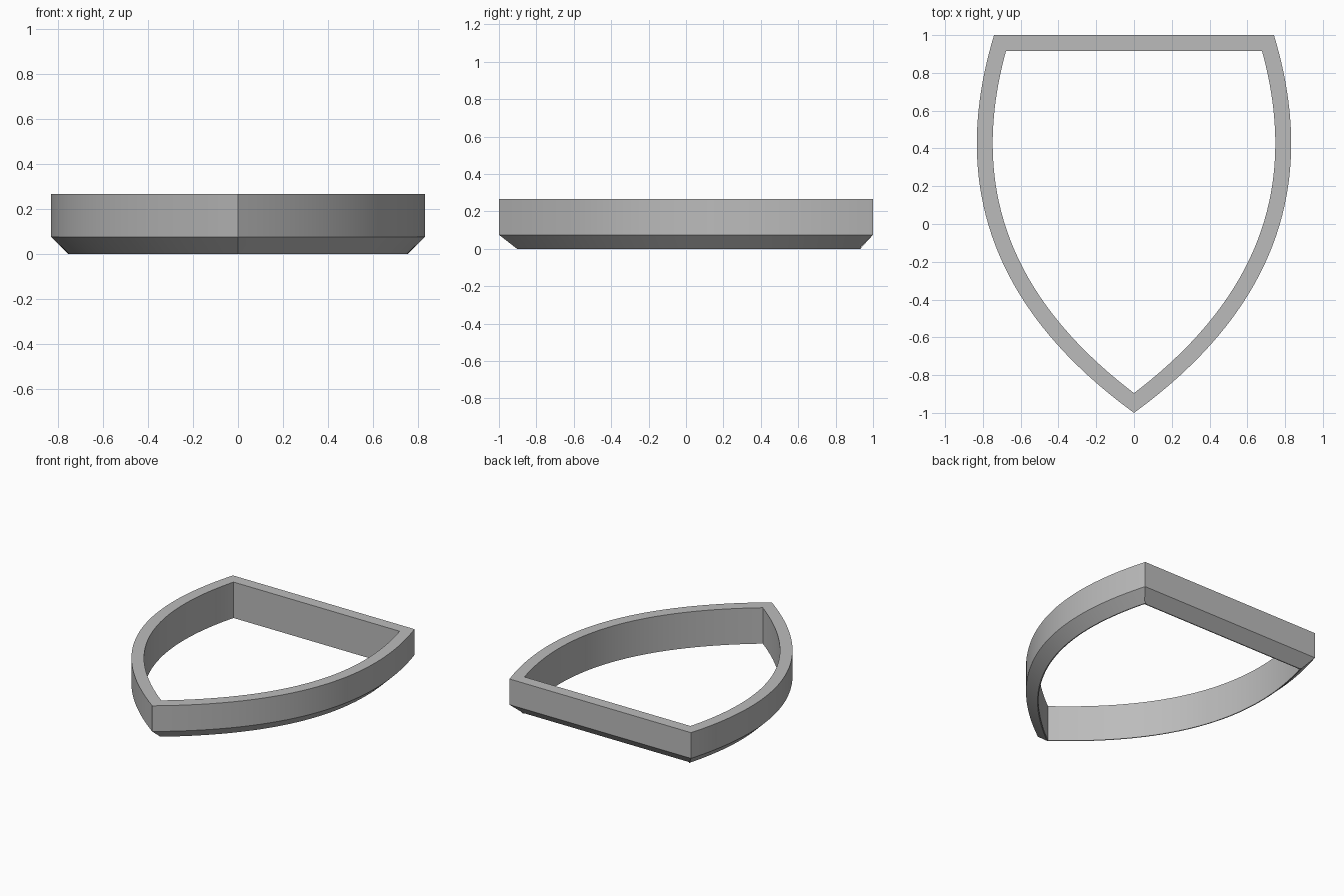
import bpy, bmesh, math
from mathutils import Vector
from mathutils.geometry import interpolate_bezier

cube = bpy.data.objects.get("Cube")
if cube:
    bpy.data.objects.remove(cube)

# Single grey material
grey = bpy.data.materials.new("plain grey")
grey.use_nodes = True
grey.diffuse_color = (0.5, 0.5, 0.5, 1)
grey.node_tree.nodes["Principled BSDF"].inputs["Base Color"].default_value = grey.diffuse_color

# Shield outline: one curved side, mirrored, running clockwise from the back corner
side = interpolate_bezier(Vector((0.741, 1, 0)), Vector((0.925, 0.39, 0)),
                          Vector((0.9, -0.345, 0)), Vector((0, -1, 0)), 40)
side = [Vector((p.x, p.y)) for p in side]
outline = side + [Vector((-p.x, p.y)) for p in reversed(side[:-1])]


def inset(points, distance):
    """Move every point inwards along its mitre."""
    result = []
    for i, p in enumerate(points):
        before = (p - points[i - 1]).normalized()
        after = (points[(i + 1) % len(points)] - p).normalized()
        n1 = Vector((before.y, -before.x))
        n2 = Vector((after.y, -after.x))
        result.append(p + (n1 + n2) * distance / (1 + n1.dot(n2)))
    return result


# Wall cross-section as (inset, height): straight wall, bevelled cutting edge
section = [(0, 0.265), (0, 0.075), (0.077, 0), (0.084, 0), (0.084, 0.265)]
bm = bmesh.new()
loops = [[bm.verts.new((p.x, p.y, z)) for p in inset(outline, d)] for d, z in section]
count = len(outline)
for k, loop in enumerate(loops):
    below = loops[(k + 1) % len(loops)]
    for i in range(count):
        j = (i + 1) % count
        bm.faces.new((loop[i], loop[j], below[j], below[i]))
bmesh.ops.recalc_face_normals(bm, faces=bm.faces)

mesh = bpy.data.meshes.new("shield_cutter_frame")
bm.to_mesh(mesh)
bm.free()
mesh.materials.append(grey)
frame = bpy.data.objects.new("shield_cutter_frame", mesh)
bpy.context.collection.objects.link(frame)

# Smooth curved walls, crisp rims and corners
bpy.ops.object.select_all(action='DESELECT')
frame.select_set(True)
bpy.context.view_layer.objects.active = frame
bpy.ops.object.shade_smooth_by_angle(angle=math.radians(30))
